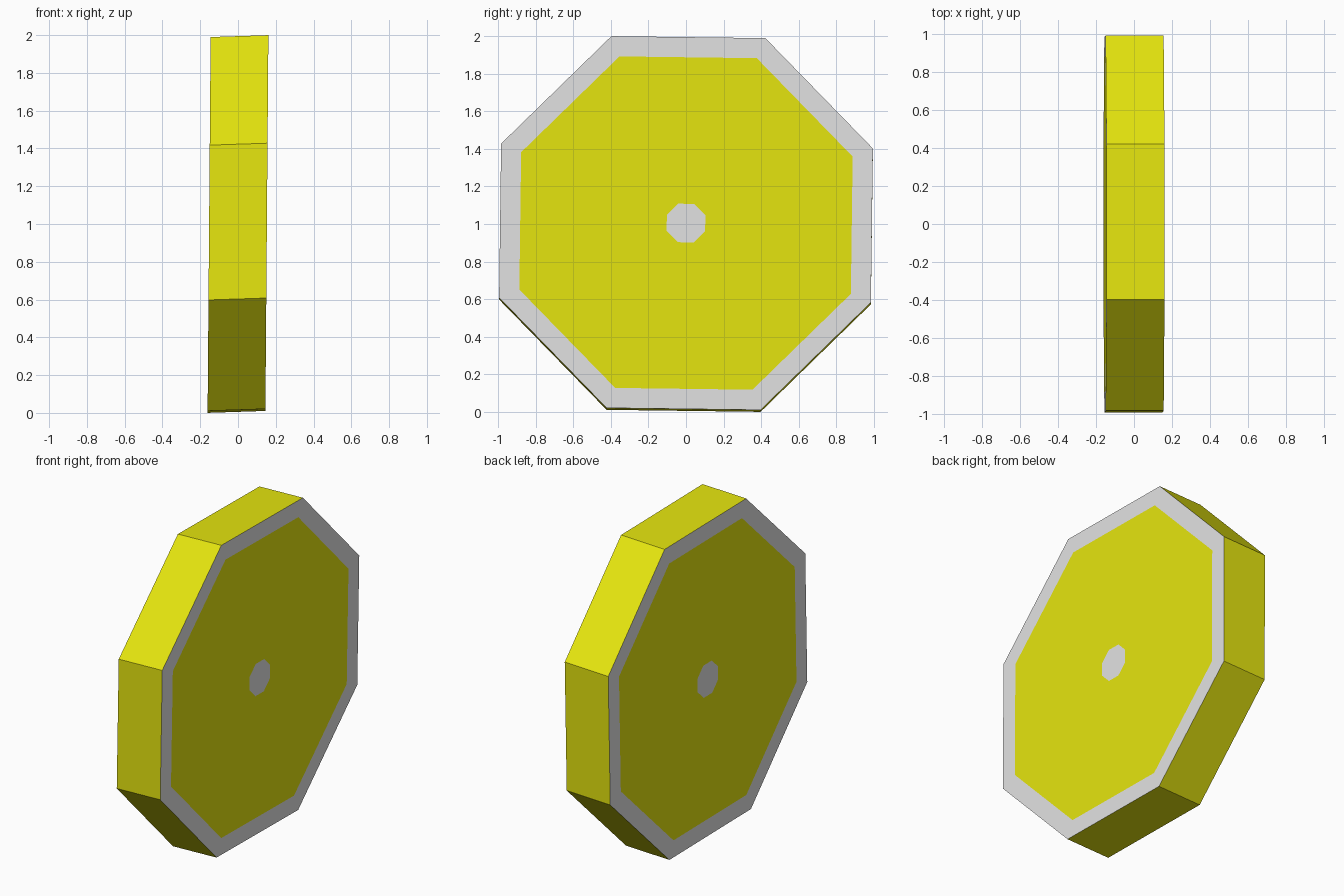
import bpy, bmesh, math
from mathutils import Matrix

if "Cube" in bpy.data.objects:
    bpy.data.objects.remove(bpy.data.objects["Cube"])

SIDES = 8
HALF = 0.153                  # half thickness along x
RADII = [1.071, 0.955, 0.111] # rim, painted panel, hub spot
ROLL = -0.013                 # slight roll about the axle


def material(name, rgb):
    m = bpy.data.materials.new(name)
    m.diffuse_color = (*rgb, 1)
    m.use_nodes = True
    m.node_tree.nodes["Principled BSDF"].inputs["Base Color"].default_value = m.diffuse_color
    return m


yellow = material("yellow", (0.79, 0.79, 0.0045))
grey = material("light_grey", (0.77, 0.77, 0.77))

bm = bmesh.new()


def ring(x, radius):
    pts = []
    for i in range(SIDES):
        a = math.tau * (i + 0.5) / SIDES + ROLL
        pts.append(bm.verts.new((x, radius * math.cos(a), radius * math.sin(a))))
    return pts


def bridge(a, b, mat):
    for i in range(SIDES):
        j = (i + 1) % SIDES
        bm.faces.new((a[i], a[j], b[j], b[i])).material_index = mat


# Both caps: grey border, yellow panel, grey hub spot
rims = []
for x in (-HALF, HALF):
    rim, panel, spot = [ring(x, r) for r in RADII]
    bridge(rim, panel, 1)
    bridge(panel, spot, 0)
    bm.faces.new(spot).material_index = 1
    rims.append(rim)

# Yellow tread around the edge
bridge(rims[0], rims[1], 0)
bmesh.ops.recalc_face_normals(bm, faces=bm.faces[:])

# The disc leans a little: slight shear in x and z
bm.transform(Matrix(((1, 0, 0.008, 0), (0, 1, 0, 0), (0.033, 0, 1, 1.0), (0, 0, 0, 1))))

mesh = bpy.data.meshes.new("octagonal_disc")
bm.to_mesh(mesh)
bm.free()
mesh.materials.append(yellow)
mesh.materials.append(grey)
disc = bpy.data.objects.new("octagonal_disc", mesh)
bpy.context.collection.objects.link(disc)
